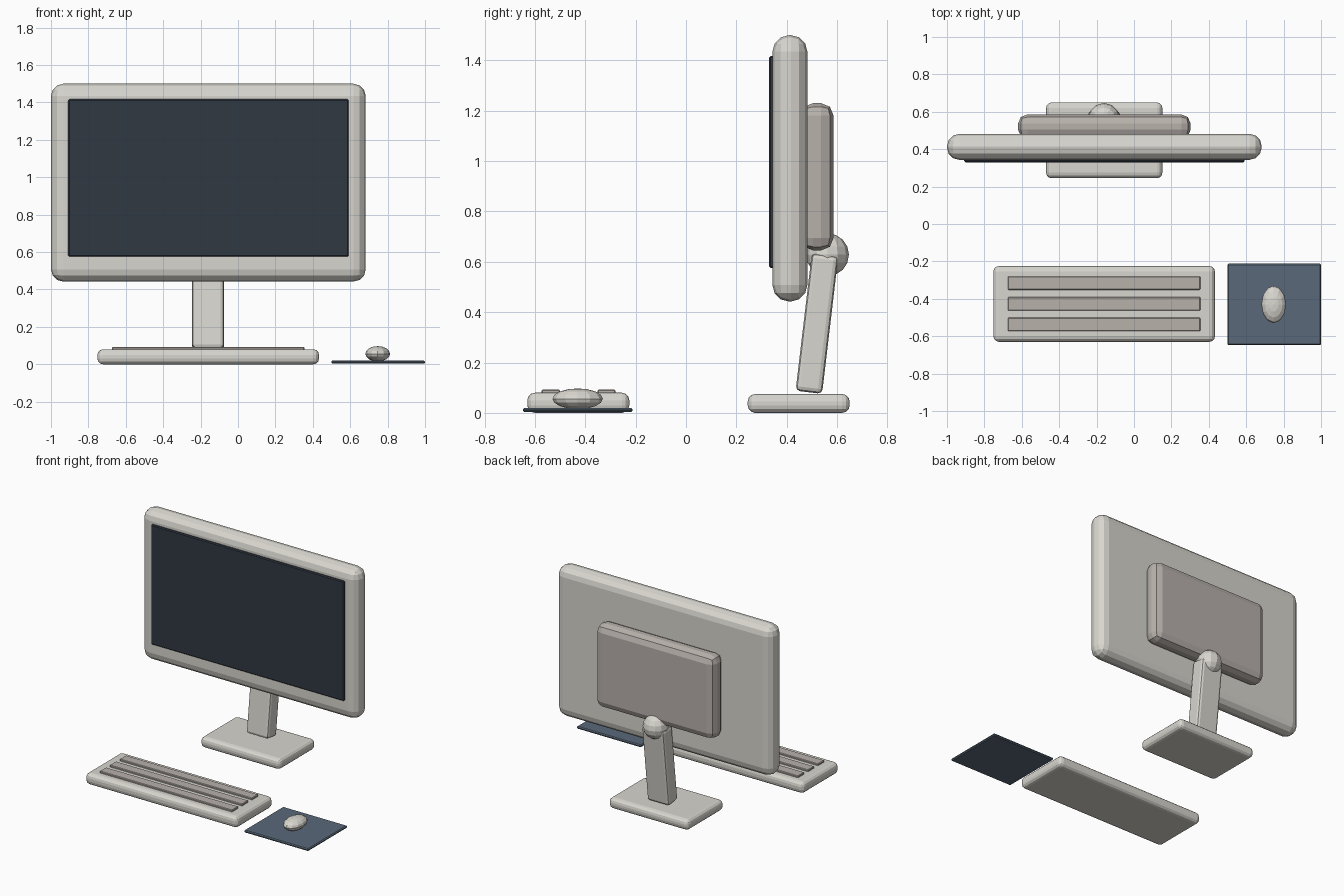
import bpy, math

if "Cube" in bpy.data.objects:
    bpy.data.objects.remove(bpy.data.objects["Cube"])


def material(name, rgb):
    m = bpy.data.materials.new(name)
    m.diffuse_color = (*rgb, 1)
    m.use_nodes = True
    m.node_tree.nodes["Principled BSDF"].inputs["Base Color"].default_value = m.diffuse_color
    return m


CASE = material("case", (0.69, 0.67, 0.62))
TAUPE = material("taupe", (0.48, 0.44, 0.41))
GLASS = material("screen_glass", (0.03, 0.04, 0.055))
MAT = material("blue_grey", (0.10, 0.14, 0.19))


def finish(ob, name, mat):
    ob.name = name
    ob.data.materials.append(mat)
    return ob


def box(name, x, y, z, mat, bevel, segments=2, tilt=0):
    """Bevelled box from (min, max) spans, optionally tilted about x."""
    spans = (x, y, z)
    bpy.ops.mesh.primitive_cube_add(
        size=1, location=[(a + b) / 2 for a, b in spans])
    ob = finish(bpy.context.object, name, mat)
    ob.scale = [b - a for a, b in spans]
    bpy.ops.object.transform_apply(location=False, rotation=False, scale=True)
    ob.rotation_euler.x = tilt
    mod = ob.modifiers.new("Bevel", "BEVEL")
    mod.width = bevel
    mod.segments = segments
    return ob


def ball(name, location, scale, mat, segments, rings):
    bpy.ops.mesh.primitive_uv_sphere_add(
        segments=segments, ring_count=rings, radius=1, location=location)
    ob = finish(bpy.context.object, name, mat)
    ob.scale = scale
    return ob


# Monitor
box("monitor_case", (-1, 0.683), (0.343, 0.482), (0.442, 1.5), CASE, 0.066, 3)
box("screen", (-0.908, 0.591), (0.33, 0.36), (0.575, 1.417), GLASS, 0.006, 1)
box("back_housing", (-0.62, 0.303), (0.455, 0.586), (0.645, 1.23), TAUPE, 0.05, 2)

# Stand
box("stand_base", (-0.47, 0.152), (0.245, 0.65), (0, 0.075), CASE, 0.03, 3)
box("stand_arm", (-0.245, -0.075), (0.467, 0.573), (0.08, 0.63), CASE,
    0.018, 2, tilt=-math.atan2(0.065, 0.55))
ball("stand_joint", (-0.16, 0.562, 0.628), (0.085, 0.085, 0.085), CASE, 12, 8)

# Keyboard with three raised key rows
box("keyboard", (-0.752, 0.433), (-0.63, -0.225), (0, 0.08), CASE, 0.03, 3)
for i in range(3):
    y = -0.537 + i * 0.1105
    box(f"key_row_{i + 1}", (-0.675, 0.355), (y - 0.036, y + 0.036),
        (0.07, 0.092), TAUPE, 0.004, 1)

# Mouse and pad
box("mouse_pad", (0.499, 1), (-0.648, -0.212), (0.003, 0.02), MAT, 0.006, 1)
ball("mouse", (0.747, -0.43, 0.056), (0.066, 0.1, 0.041), CASE, 12, 8)
